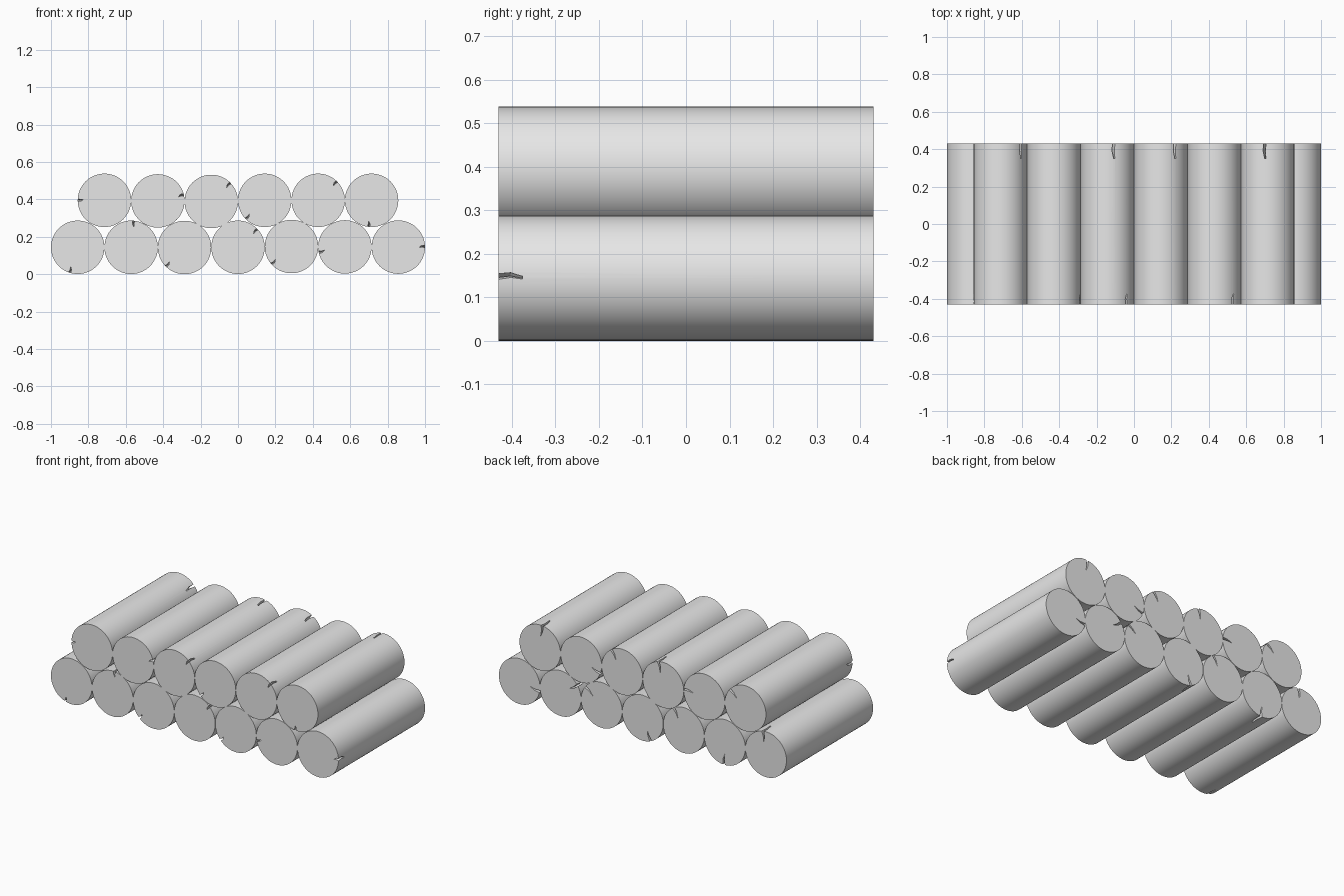
import bpy
import bmesh
from math import radians, cos, sin
from mathutils import Matrix, Vector

old = bpy.data.objects.get("Cube")
if old:
    bpy.data.objects.remove(old, do_unlink=True)

RADIUS, HALF, STEP = 0.1428, 0.43, 0.2857

grey = bpy.data.materials.new("plain grey")
grey.use_nodes = True
grey.diffuse_color = (0.8, 0.8, 0.8, 1)
grey.node_tree.nodes["Principled BSDF"].inputs["Base Color"].default_value = (0.8, 0.8, 0.8, 1)


def add_crack(bm, angle, end, depth, length):
    """Crooked tapering wedge that splits the rim at one end of a log."""
    a = radians(angle)
    out = Vector((cos(a), 0, sin(a)))
    side = Vector((-sin(a), 0, cos(a)))
    rings = []
    # Each station: distance in from the end, half width, depth share, sideways drift
    for t, width, share, drift in ((-0.3, 0.009, 1, 0), (0.5, 0.007, 0.8, 0.005), (1, 0.005, 0.3, -0.002)):
        y = Vector((0, end * (HALF - t * length), 0))
        rim = y + out * (RADIUS + 0.01) + side * drift
        mid = y + out * (RADIUS - depth * share * 0.5) + side * (drift + 0.003)
        tip = y + out * (RADIUS - depth * share) + side * (drift - 0.004)
        points = (rim - side * width, mid - side * width * 0.5, tip,
                  mid + side * width * 0.5, rim + side * width)
        rings.append([bm.verts.new(p) for p in points])
    for r0, r1 in zip(rings, rings[1:]):
        for i in range(len(r0)):
            j = (i + 1) % len(r0)
            bm.faces.new((r0[i], r0[j], r1[j], r1[i]))
    bm.faces.new(rings[0])
    bm.faces.new(rings[-1])


def mesh_object(name, bm):
    bmesh.ops.recalc_face_normals(bm, faces=bm.faces)
    mesh = bpy.data.meshes.new(name)
    bm.to_mesh(mesh)
    bm.free()
    obj = bpy.data.objects.new(name, mesh)
    bpy.context.collection.objects.link(obj)
    return obj


def add_log(name, x, z, front_angle, back_angle):
    # Round log lying along y
    bm = bmesh.new()
    bmesh.ops.create_cone(bm, cap_ends=True, segments=64, radius1=RADIUS, radius2=RADIUS,
                          depth=2 * HALF, matrix=Matrix.Rotation(radians(90), 4, "X"))
    log = mesh_object(name, bm)
    log.data.materials.append(grey)

    # One split at each end
    bm = bmesh.new()
    add_crack(bm, front_angle, -1, 0.035, 0.055)
    add_crack(bm, back_angle, 1, 0.075, 0.08)
    cutter = mesh_object("crack_cutter", bm)
    cutter.hide_render = True
    cutter.data.materials.append(grey)

    cut = log.modifiers.new("cracks", "BOOLEAN")
    cut.operation = "DIFFERENCE"
    cut.solver = "EXACT"
    cut.object = cutter
    bpy.ops.object.select_all(action="DESELECT")
    log.select_set(True)
    bpy.context.view_layer.objects.active = log
    bpy.ops.object.modifier_apply(modifier=cut.name)
    bpy.data.objects.remove(cutter, do_unlink=True)
    bpy.ops.object.shade_smooth_by_angle(angle=radians(30))
    log.location = (x, 0, z)


# Rows: height and crack directions (front, back) for each log, from -x to +x
bottom_row = [(0.144, -109, 80), (0.144, 83, -88), (0.143, -136, 59), (0.144, 42, -114),
              (0.148, -140, 36), (0.146, 190, 144), (0.145, 0, 190)]
top_row = [(0.395, 178, 39), (0.392, 12, 3), (0.389, 43, 75), (0.395, -137, 57),
           (0.395, 44, 200), (0.395, -98, 95)]

for label, row in (("bottom", bottom_row), ("top", top_row)):
    for i, (z, front, back) in enumerate(row):
        add_log(f"{label}_log_{i + 1}", (i - (len(row) - 1) / 2) * STEP, z, front, back)
